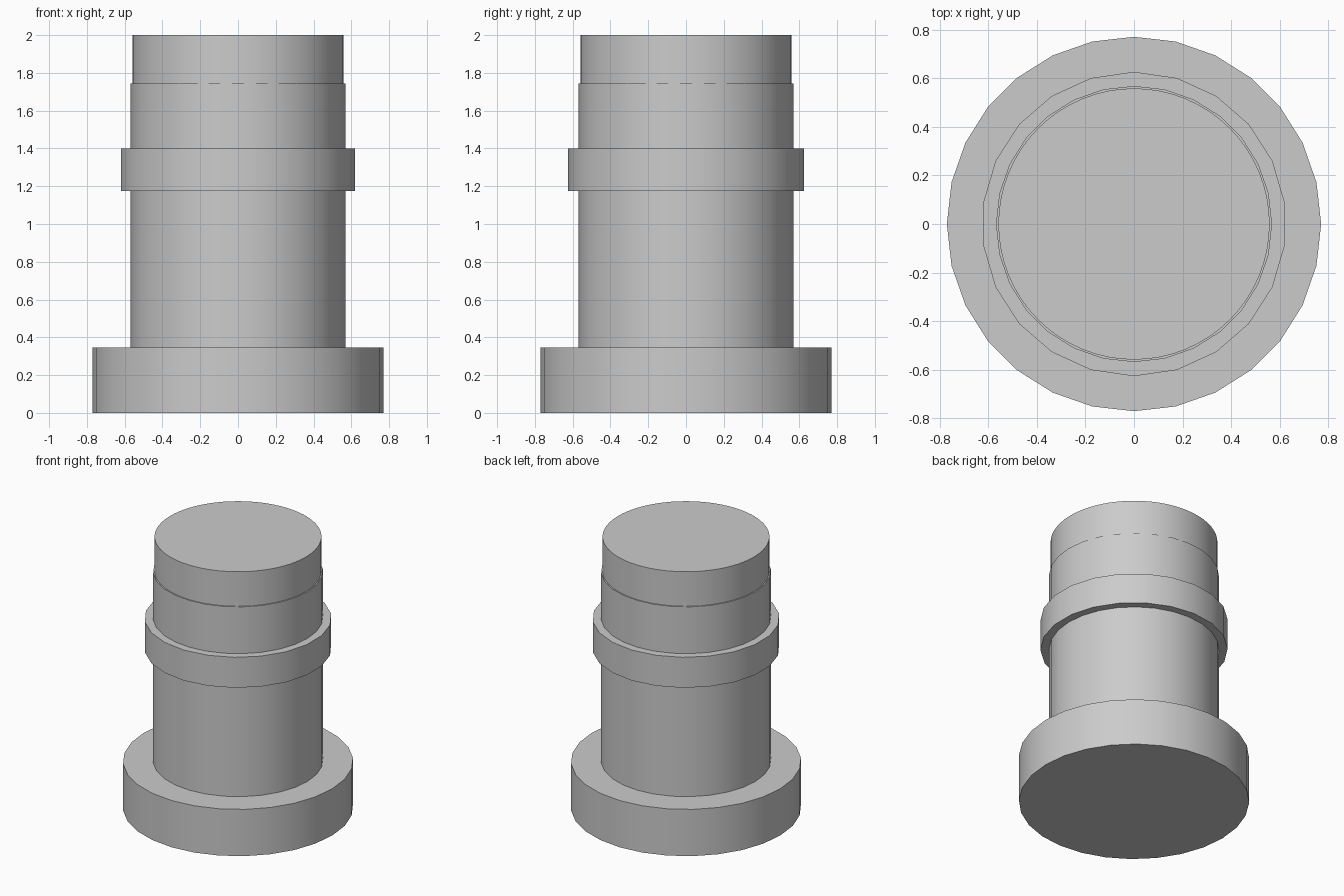
import bpy
import math

cube = bpy.data.objects.get("Cube")
if cube:
    bpy.data.objects.remove(cube, do_unlink=True)

grey = bpy.data.materials.new("plain_grey")
grey.use_nodes = True
colour = (0.6, 0.6, 0.6, 1)
grey.diffuse_color = colour
grey.node_tree.nodes["Principled BSDF"].inputs["Base Color"].default_value = colour


def drum(name, radius, bottom, top, sides):
    """Upright capped cylinder with smooth walls and sharp rims."""
    bpy.ops.mesh.primitive_cylinder_add(
        vertices=sides, radius=radius, depth=top - bottom,
        location=(0, 0, (bottom + top) / 2))
    part = bpy.context.object
    part.name = name
    part.data.materials.append(grey)
    bpy.ops.object.shade_smooth_by_angle(angle=math.radians(35))
    return part


# Wide foot, main column, raised collar and slightly narrower cap
drum("base_flange", 0.77, 0, 0.345, 28)
drum("column", 0.568, 0.345, 1.745, 28)
drum("collar", 0.626, 1.175, 1.40, 22)
drum("top_cap", 0.558, 1.745, 2.0, 64)
